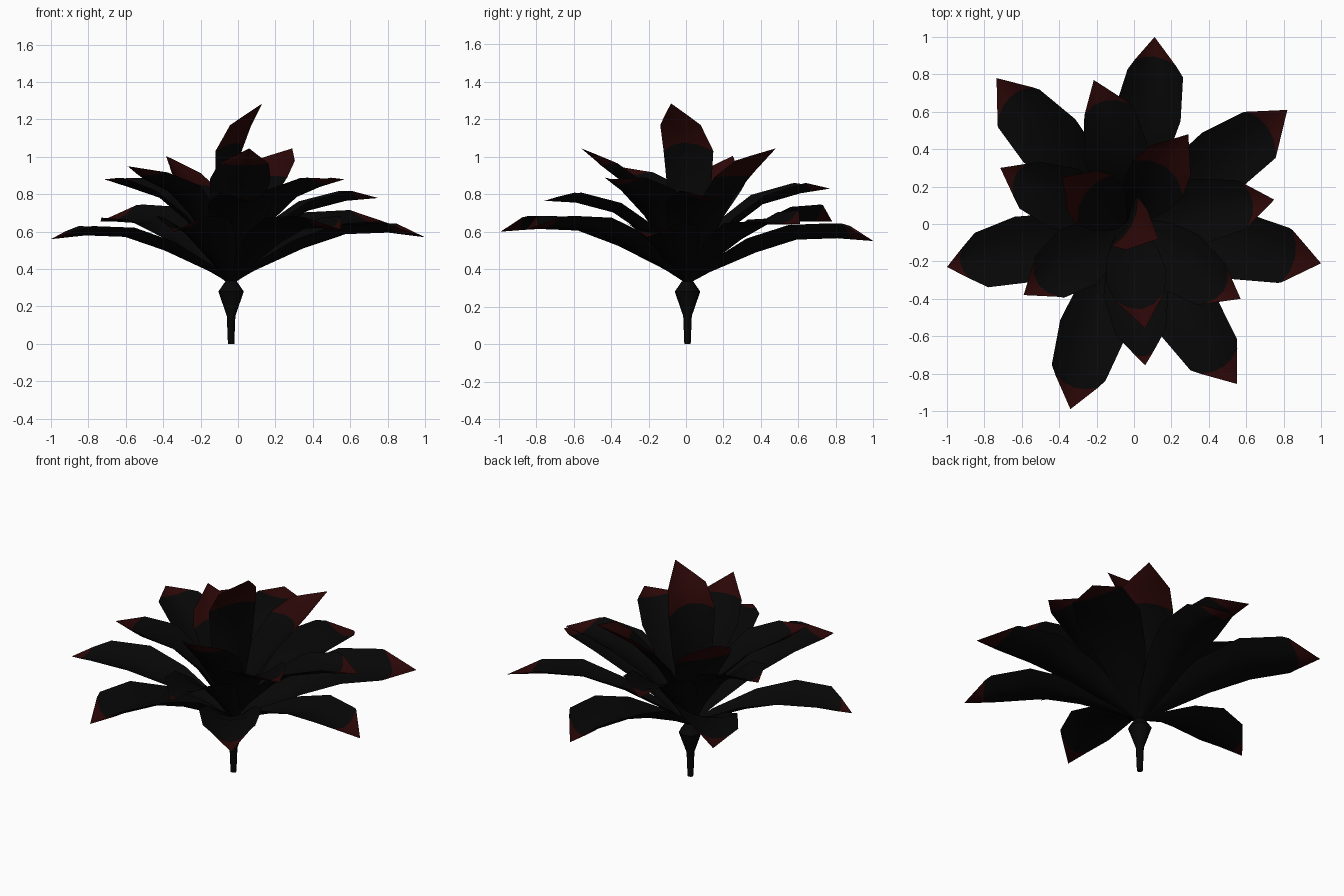
import bpy, bmesh, math
from mathutils import Vector

cube = bpy.data.objects.get("Cube")
if cube:
    bpy.data.objects.remove(cube, do_unlink=True)


def material(name, color):
    m = bpy.data.materials.new(name)
    m.use_nodes = True
    m.diffuse_color = color
    m.node_tree.nodes["Principled BSDF"].inputs["Base Color"].default_value = color
    return m


BLACK = material("petal_black", (0.002, 0.002, 0.002, 1))
RED = material("tip_dark_red", (0.024, 0.002, 0.002, 1))
AXIS = Vector((-0.037, 0.008, 0.32))   # where all petals meet the stem


def finish(bm, name):
    mesh = bpy.data.meshes.new(name)
    bm.to_mesh(mesh)
    bm.free()
    obj = bpy.data.objects.new(name, mesh)
    bpy.context.collection.objects.link(obj)
    mesh.materials.append(BLACK)
    mesh.materials.append(RED)
    bpy.context.view_layer.objects.active = obj
    obj.select_set(True)
    bpy.ops.object.shade_smooth_by_angle(angle=math.radians(45))
    obj.select_set(False)


def petal(name, rows, red_rows, tip, peak, cup, roll, skew, red_start):
    """Cupped blade from the stem to the tip.
    rows: (reach fraction, height fraction of peak, half width).
    cup: lift of both edges; roll: extra lift of the left edge; skew: sideways shift;
    red_start: 0 at the last row, 1 at the tip."""
    tip = Vector(tip)
    reach = Vector((tip.x - AXIS.x, tip.y - AXIS.y, 0))
    out = reach.normalized()
    side = Vector((-out.y, out.x, 0))
    spine = [AXIS + reach * f + Vector((0, 0, (peak - AXIS.z) * g)) + side * skew * f
             for f, g, w in rows]
    widths = [w for f, g, w in rows]
    # extra row where the coloured tip begins
    spine += [spine[-1].lerp(tip, red_start), tip]
    widths.append(widths[-1] * (1 - red_start))
    first_red = len(widths) - red_rows
    bm = bmesh.new()
    grid = []
    for i, w in enumerate(widths):
        along = (spine[i + 1] - spine[max(i - 1, 0)]).normalized()
        normal = along.cross(side).normalized()
        share = min(1, w / 0.13)
        ring = []
        for k in (-1, -0.5, 0, 0.5, 1):
            p = spine[i] + side * (w * k) + normal * share * (cup * k * k + roll * k)
            if i == first_red:      # rounded border of the red tip
                p += along * (0.35 * w * (1 - k * k))
            ring.append(bm.verts.new(p))
        grid.append(ring)
    end = bm.verts.new(tip)
    for i, ring in enumerate(grid):
        for k in range(4):
            if i + 1 < len(grid):
                face = bm.faces.new((ring[k], grid[i + 1][k], grid[i + 1][k + 1], ring[k + 1]))
            else:
                face = bm.faces.new((ring[k], end, ring[k + 1]))
            face.material_index = int(i >= first_red)
    bmesh.ops.recalc_face_normals(bm, faces=bm.faces)
    if sum(f.normal.z for f in bm.faces) < 0:
        bmesh.ops.reverse_faces(bm, faces=bm.faces)
    finish(bm, name)


# Petal outlines for each layer
OUTER = [(0, 0, 0.02), (0.12, 0.26, 0.07), (0.37, 0.69, 0.14), (0.59, 0.97, 0.18),
         (0.81, 1, 0.15)]
MIDDLE = [(0, 0, 0.02), (0.12, 0.28, 0.07), (0.32, 0.64, 0.14), (0.52, 0.88, 0.175),
          (0.78, 1, 0.135)]
INNER = [(0, 0, 0.02), (0.15, 0.3, 0.08), (0.36, 0.58, 0.14), (0.56, 0.77, 0.165),
         (0.75, 0.89, 0.135)]
HEART = [(0, 0, 0.02), (0.02, 0.25, 0.08), (0.04, 0.5, 0.13), (0.08, 0.73, 0.15),
         (0.46, 0.865, 0.122)]

# Every petal: tip position, peak height, cup, roll, skew, start of the red tip
LAYERS = {
    "outer_petal": (OUTER, 1, [
        ((0.11, 1.0, 0.55), 0.565, 0.08, 0, -0.04, 0.25),
        ((0.82, 0.61, 0.64), 0.645, 0.04, 0.03, -0.03, 0.06),
        ((1.0, -0.21, 0.57), 0.595, 0.05, 0, 0, 0.05),
        ((0.55, -0.855, 0.61), 0.62, 0.065, 0, -0.018, 0.2),
        ((-0.34, -0.99, 0.6), 0.615, 0.07, 0, -0.018, 0.2),
        ((-1.0, -0.23, 0.56), 0.58, 0.05, 0, 0.01, 0.45),
        ((-0.735, 0.78, 0.655), 0.66, 0.05, -0.035, 0.025, 0.15)]),
    "middle_petal": (MIDDLE, 1, [
        ((-0.215, 0.77, 0.83), 0.805, 0.055, 0, -0.05, 0.05),
        ((0.75, 0.13, 0.78), 0.765, 0.055, 0, 0, 0.1),
        ((0.57, -0.4, 0.88), 0.835, 0.055, 0, -0.03, 0.15),
        ((0.06, -0.755, 0.765), 0.755, 0.055, 0, 0, 0.6),
        ((-0.59, -0.38, 0.95), 0.87, 0.05, 0, 0, 0.1),
        ((-0.715, 0.3, 0.88), 0.835, 0.055, 0, 0.03, 0.25)]),
    "inner_petal": (INNER, 3, [
        ((0.29, 0.48, 1.045), 1.02, 0.045, 0, 0, 0.4),
        ((-0.385, 0.25, 1.005), 0.96, 0.035, 0, 0, 0.4)]),
    "front_inner_petal": (INNER, 2, [((0.06, -0.56, 1.045), 1.0, 0.05, 0, 0, 0.4)]),
    "heart_petal": (HEART, 3, [((0.13, -0.08, 1.285), 1.285, 0.03, 0, -0.02, 0.4)]),
}
for name, (rows, red_rows, petals) in LAYERS.items():
    for n, shape in enumerate(petals, 1):
        petal(f"{name}_{n}", rows, red_rows, *shape)

# Stem with a swollen bulb under the petals
bm = bmesh.new()
SIDES = 8
rings = []
for z, r in ((0, 0.017), (0.15, 0.023), (0.28, 0.068), (0.335, 0.03)):
    rings.append([bm.verts.new((AXIS.x + r * math.cos(a), AXIS.y + r * math.sin(a), z))
                  for a in (math.tau * k / SIDES for k in range(SIDES))])
for low, high in zip(rings, rings[1:]):
    for k in range(SIDES):
        j = (k + 1) % SIDES
        bm.faces.new((low[k], low[j], high[j], high[k]))
bm.faces.new(rings[0][::-1])
bm.faces.new(rings[-1])
finish(bm, "stem")
